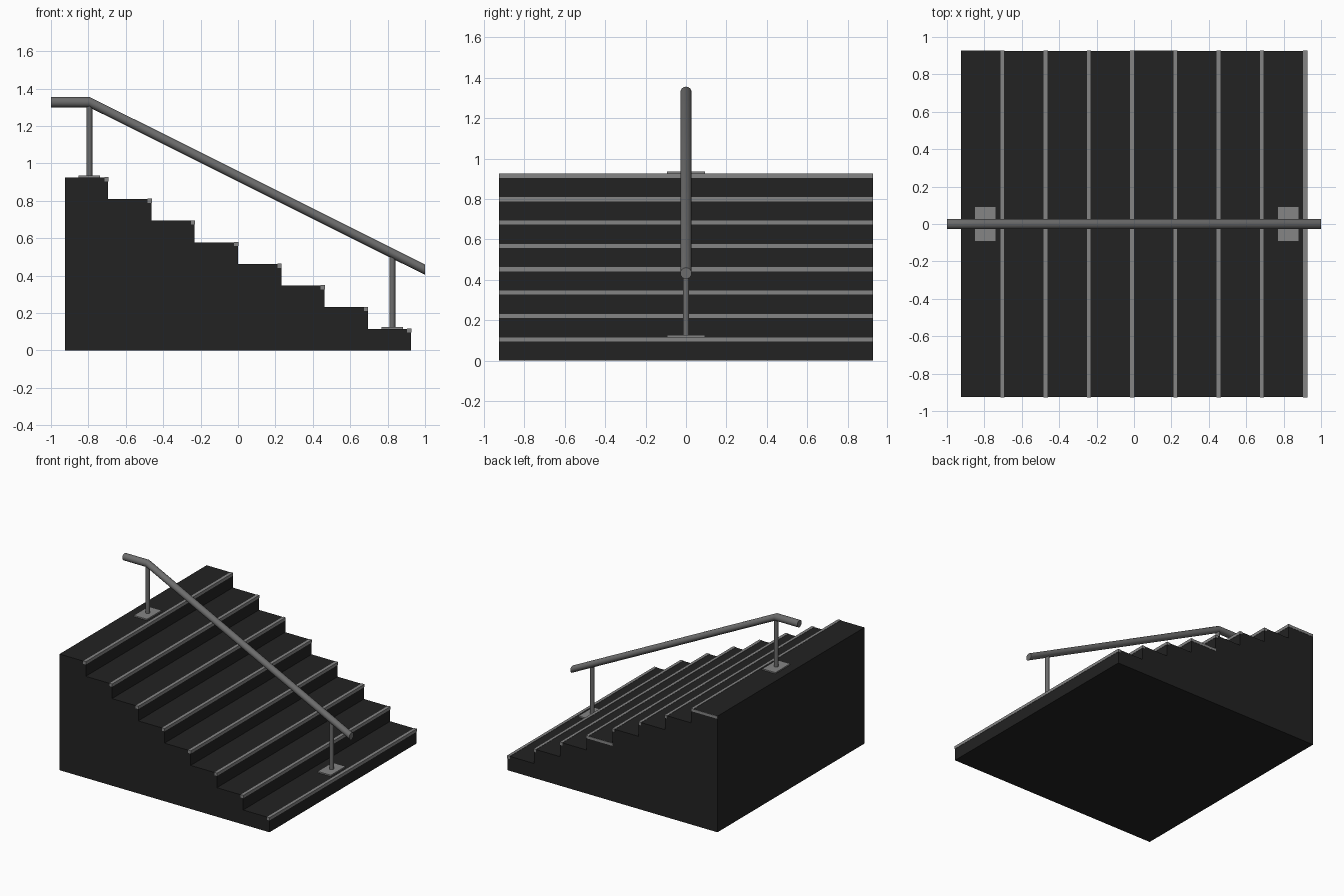
import bpy, bmesh, math
from mathutils import Matrix

cube = bpy.data.objects.get("Cube")
if cube:
    bpy.data.objects.remove(cube, do_unlink=True)


def material(name, value):
    m = bpy.data.materials.new(name)
    m.use_nodes = True
    col = (value, value, value, 1)
    m.diffuse_color = col
    m.node_tree.nodes["Principled BSDF"].inputs["Base Color"].default_value = col
    return m


BLACK = material("black_stone", 0.016)
TRIM = material("light_grey_trim", 0.235)
METAL = material("grey_metal", 0.15)


def finish(name, bm, mat, smooth=False):
    bmesh.ops.recalc_face_normals(bm, faces=bm.faces)
    mesh = bpy.data.meshes.new(name)
    bm.to_mesh(mesh)
    bm.free()
    mesh.materials.append(mat)
    ob = bpy.data.objects.new(name, mesh)
    bpy.context.collection.objects.link(ob)
    if smooth:
        bpy.ops.object.select_all(action='DESELECT')
        ob.select_set(True)
        bpy.context.view_layer.objects.active = ob
        bpy.ops.object.shade_smooth_by_angle(angle=math.radians(40))
    return ob


def box(name, lo, hi, mat):
    bm = bmesh.new()
    size = [b - a for a, b in zip(lo, hi)]
    mid = [(a + b) / 2 for a, b in zip(lo, hi)]
    bmesh.ops.create_cube(bm, size=1, matrix=Matrix.Translation(mid) @ Matrix.Diagonal((*size, 1)))
    return finish(name, bm, mat)


def tube(name, path, radius, axis, mat, sides=16):
    """Rings kept square to one axis and bridged along the path."""
    bm = bmesh.new()
    rings = []
    for x, z in path:
        ring = []
        for i in range(sides):
            a = math.tau * i / sides
            c, s = radius * math.cos(a), radius * math.sin(a)
            ring.append(bm.verts.new((x, c, z + s) if axis == 'X' else (x + c, s, z)))
        rings.append(ring)
    for r, q in zip(rings, rings[1:]):
        for i in range(sides):
            j = (i + 1) % sides
            bm.faces.new((r[i], r[j], q[j], q[i]))
    bm.faces.new(rings[0])
    bm.faces.new(rings[-1])
    return finish(name, bm, mat, smooth=True)


STEPS = 8
HALF = 0.925
RUN = 2 * HALF / STEPS
RISE = HALF / STEPS
TRIM_SIZE = 0.021
OUT = 0.002

# Solid stair block, extruded from its stepped profile
profile = [(HALF, 0), (-HALF, 0)]
for i in range(STEPS):
    z = HALF - i * RISE
    profile += [(-HALF + i * RUN, z), (-HALF + (i + 1) * RUN, z)]
bm = bmesh.new()
face = bm.faces.new([bm.verts.new((x, -HALF, z)) for x, z in profile])
ext = bmesh.ops.extrude_face_region(bm, geom=[face])
bmesh.ops.translate(bm, vec=(0, 2 * HALF, 0),
                    verts=[v for v in ext["geom"] if isinstance(v, bmesh.types.BMVert)])
finish("stair_block", bm, BLACK)

# Light nosing along the front edge of every tread
for i in range(STEPS):
    x, z = -HALF + (i + 1) * RUN, HALF - i * RISE
    box(f"step_nosing_{i + 1}", (x - TRIM_SIZE, -HALF - OUT, z - TRIM_SIZE),
        (x + OUT, HALF + OUT, z + OUT), TRIM)

# Edge strips on the back side of two treads
for i in (0, 4):
    x, z = -HALF + i * RUN, HALF - i * RISE
    box(f"side_strip_{i + 1}", (x, HALF - OUT, z - TRIM_SIZE),
        (x + RUN - TRIM_SIZE, HALF + OUT, z), TRIM)

# Handrail, level at the top and then sloping down
tube("handrail", [(-1, 1.328), (-0.795, 1.328), (1, 0.432)], 0.028, 'X', METAL)

# Posts with base plates
for label, x, base, top in (("upper", -0.795, HALF, 1.315), ("lower", 0.825, RISE, 0.515)):
    tube(f"{label}_post", [(x, base), (x, top)], 0.016, 'Z', METAL)
    box(f"{label}_base_plate", (x - 0.058, -0.093, base), (x + 0.058, 0.093, base + 0.01), TRIM)
